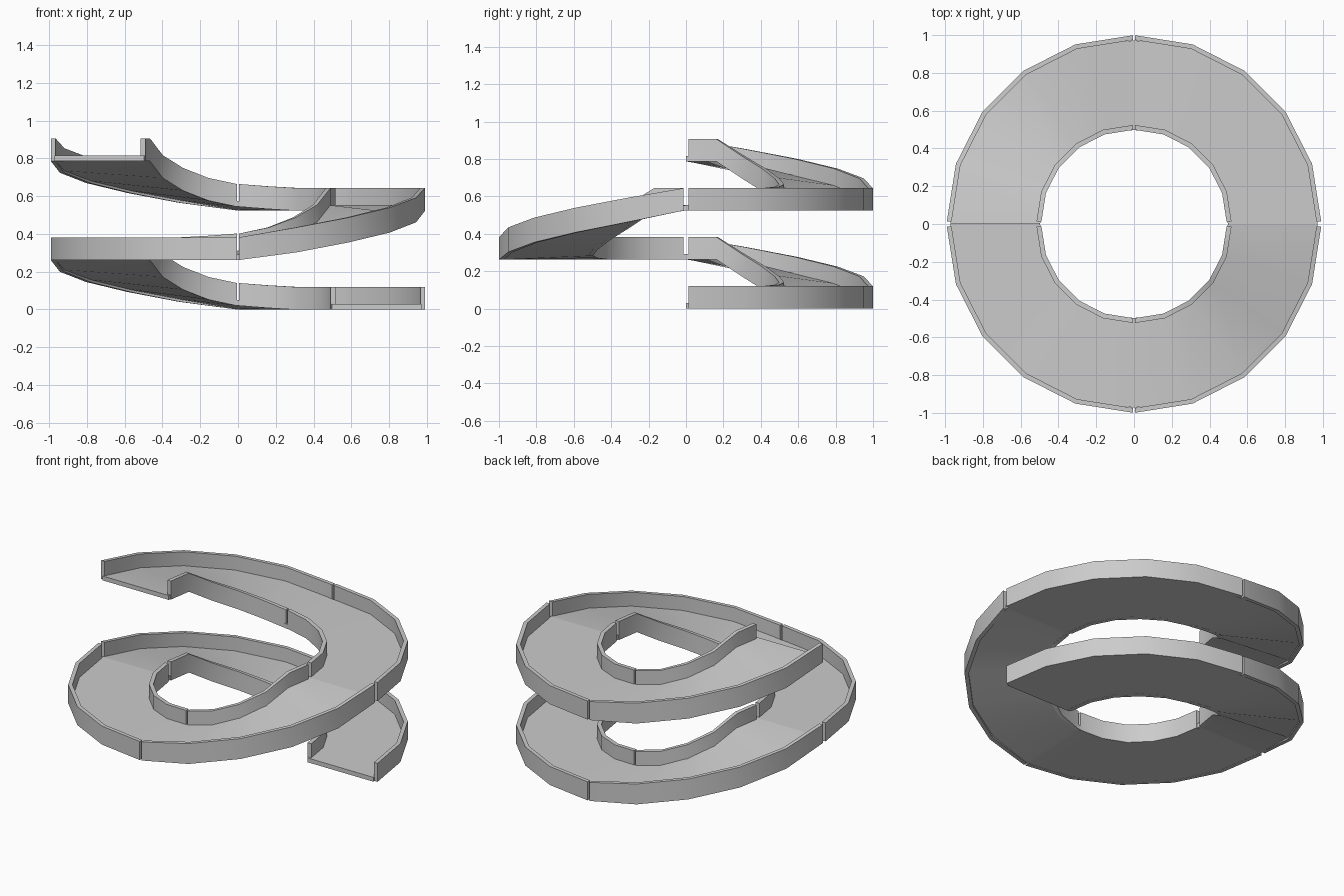
import bpy, bmesh, math

if "Cube" in bpy.data.objects:
    bpy.data.objects.remove(bpy.data.objects["Cube"])

RISE, STEPS, WALL_H, FLOOR_T = 0.262, 5, 0.12, 0.028
# Inner edge height above the start of its quarter, one value per step
INNER_RISE = [0.02, 0.052, 0.105, 0.172, RISE, RISE]
INNER_FLAT = [0, 0, 0, 0, 0.008, 0.02]
# How far the outer rail hangs below a climbing floor
SAG = [0, 0.012, 0.012, 0.012, 0.01, 0]


def sweep(name, sections):
    """Skin a list of four-cornered cross-sections and cap both ends."""
    bm = bmesh.new()
    rings = [[bm.verts.new(p) for p in s] for s in sections]
    for a, b in zip(rings, rings[1:]):
        for i in range(4):
            j = (i + 1) % 4
            bm.faces.new((a[i], a[j], b[j], b[i]))
    bm.faces.new(rings[0][::-1])
    bm.faces.new(rings[-1])
    bmesh.ops.recalc_face_normals(bm, faces=bm.faces)
    mesh = bpy.data.meshes.new(name)
    bm.to_mesh(mesh)
    bm.free()
    ob = bpy.data.objects.new(name, mesh)
    bpy.context.collection.objects.link(ob)
    bpy.ops.object.select_all(action='DESELECT')
    ob.select_set(True)
    bpy.context.view_layer.objects.active = ob
    bpy.ops.object.shade_smooth_by_angle(angle=math.radians(40))
    return ob


def section(angle, r0, r1, z0, z1, h, off=(0, 0)):
    """Inner bottom, outer bottom, outer top, inner top."""
    c, s = math.cos(angle), math.sin(angle)
    return [(r * c + off[0], r * s + off[1], z)
            for r, z in ((r0, z0), (r1, z1), (r1, z1 + h), (r0, z0 + h))]


base = 0.0
for q in range(6):
    climbs = q % 2 == 1
    mid = (q + 0.5) * math.pi / 2
    # Quarters are pushed apart slightly, leaving gaps between the rails
    off = (math.copysign(0.006, math.cos(mid)), math.copysign(0.014, math.sin(mid)))
    outer, inner, floor = [], [], []
    for i in range(STEPS + 1):
        a = (q + i / STEPS) * math.pi / 2
        z = base + (RISE * i / STEPS if climbs else 0)
        zi = base + (INNER_RISE if climbs else INNER_FLAT)[i]
        sag = SAG[i] if climbs else 0
        outer.append(section(a, 0.96, 0.985, z - sag, z - sag, WALL_H + sag, off))
        inner.append(section(a, 0.484, 0.51, zi, zi, WALL_H, off))
        # Floor reaches into the gaps so the ramp surface is continuous
        edge = (0, 0) if i in (0, STEPS) else off
        floor.append(section(a, 0.497, 0.972, zi + 0.001, z + 0.001, FLOOR_T, edge))
    sweep(f"outer_rail_{q + 1}", outer)
    sweep(f"inner_rail_{q + 1}", inner)
    sweep(f"ramp_floor_{q + 1}", floor)
    base += RISE if climbs else 0
